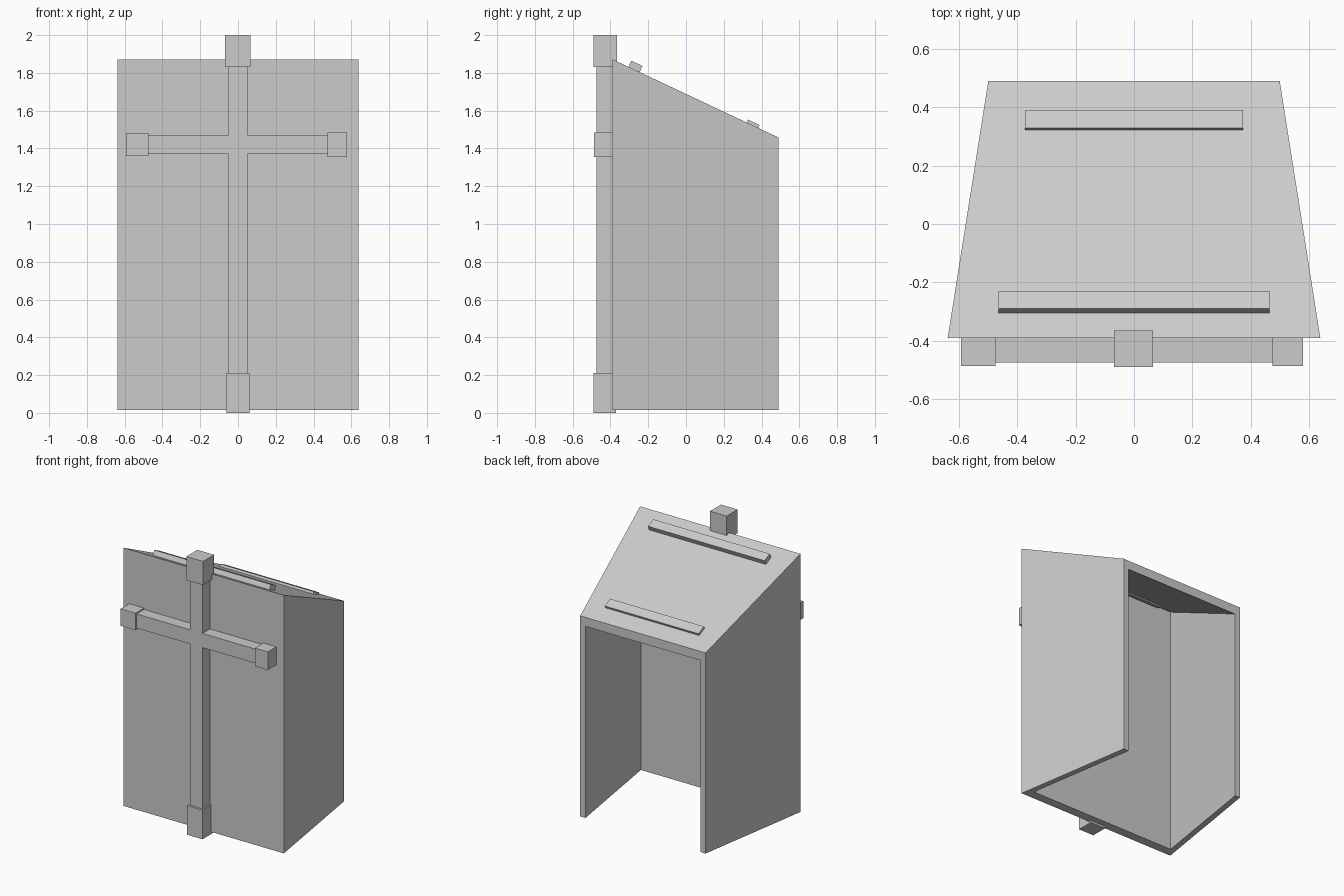
import bpy, bmesh, math
from mathutils import Vector

if "Cube" in bpy.data.objects:
    bpy.data.objects.remove(bpy.data.objects["Cube"])

BASE, FRONT, BACK = 0.015, -0.39, 0.49
TOP_FRONT, TOP_BACK = 1.872, 1.458
SLOPE = math.atan2(TOP_FRONT - TOP_BACK, BACK - FRONT)


def finish(name, bm):
    bmesh.ops.recalc_face_normals(bm, faces=bm.faces)
    mesh = bpy.data.meshes.new(name)
    bm.to_mesh(mesh)
    bm.free()
    obj = bpy.data.objects.new(name, mesh)
    bpy.context.collection.objects.link(obj)
    return obj


def box(name, x, y, z):
    bm = bmesh.new()
    bmesh.ops.create_cube(bm, size=1)
    for v in bm.verts:
        v.co = Vector(((x[0] + x[1]) / 2 + v.co.x * (x[1] - x[0]),
                       (y[0] + y[1]) / 2 + v.co.y * (y[1] - y[0]),
                       (z[0] + z[1]) / 2 + v.co.z * (z[1] - z[0])))
    return finish(name, bm)


# Hollow tapered body: outer and inner shells, open at back and bottom
def make_body():
    bm = bmesh.new()

    def shell(front, back):
        # each end is (half width, y, top z); order runs back-left to back-right
        plan = [(-back[0], *back[1:]), (-front[0], *front[1:]),
                front, back]
        low = [bm.verts.new((x, y, BASE)) for x, y, _ in plan]
        high = [bm.verts.new(p) for p in plan]
        for i in range(3):
            bm.faces.new((low[i], low[i + 1], high[i + 1], high[i]))
        bm.faces.new(high)
        return low, high

    out_low, out_high = shell((0.638, FRONT, TOP_FRONT), (0.499, BACK, TOP_BACK))
    in_low, in_high = shell((0.586, FRONT + 0.066, 1.815), (0.457, BACK, TOP_BACK - 0.065))
    # bottom rim
    for i in range(3):
        bm.faces.new((out_low[i], out_low[i + 1], in_low[i + 1], in_low[i]))
    # rear rim
    for i in (0, 3):
        bm.faces.new((out_low[i], out_high[i], in_high[i], in_low[i]))
    bm.faces.new((out_high[0], out_high[3], in_high[3], in_high[0]))
    return finish("lectern_body", bm)


# Plain cross extruded from one profile
def make_cross():
    bm = bmesh.new()
    w, arm, lo, hi = 0.05, 0.55, 1.37, 1.472
    right = [(w, 0.03), (w, lo), (arm, lo), (arm, hi), (w, hi), (w, 1.97)]
    profile = right + [(-x, z) for x, z in reversed(right)]
    face = bm.faces.new([bm.verts.new((x, -0.475, z)) for x, z in profile])
    ext = bmesh.ops.extrude_face_region(bm, geom=[face], use_keep_orig=True)
    verts = [g for g in ext["geom"] if isinstance(g, bmesh.types.BMVert)]
    bmesh.ops.translate(bm, verts=verts, vec=(0, 0.095, 0))
    return finish("cross", bm)


# Tilted ledge on the sloping top
def make_ledge(name, half_width, y, rise, depth, width):
    z = TOP_FRONT - (y - FRONT) * math.tan(SLOPE)
    obj = box(name, (-half_width, half_width), (-width / 2, width / 2), (-depth, rise))
    obj.location = (0, y, z)
    obj.rotation_euler.x = -SLOPE


make_body()
make_cross()

# Blocks capping the ends of the cross
box("cross_top_block", (-0.068, 0.065), (-0.49, -0.365), (1.83, 2.0))
box("cross_bottom_block", (-0.062, 0.06), (-0.49, -0.37), (0.0, 0.21))
box("cross_left_block", (-0.593, -0.475), (-0.487, -0.37), (1.36, 1.482))
box("cross_right_block", (0.475, 0.578), (-0.487, -0.37), (1.355, 1.485))

# Book ledges
make_ledge("upper_ledge", 0.464, -0.275, 0.036, 0.035, 0.065)
make_ledge("lower_ledge", 0.373, 0.352, 0.017, 0.03, 0.068)
